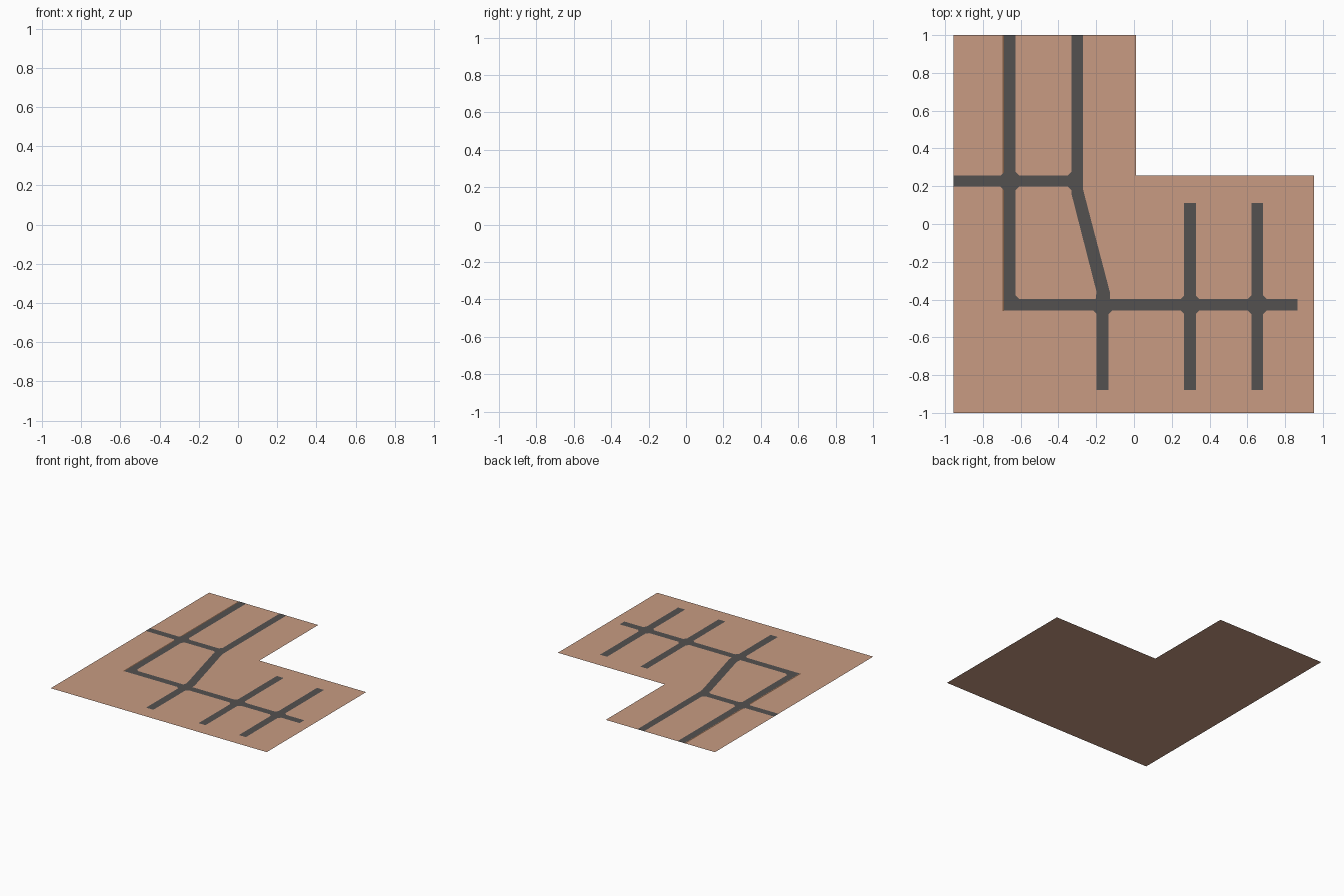
import bpy, bmesh

if "Cube" in bpy.data.objects:
    bpy.data.objects.remove(bpy.data.objects["Cube"])


def material(name, rgb):
    m = bpy.data.materials.new(name)
    m.diffuse_color = (*rgb, 1)
    m.use_nodes = True
    m.node_tree.nodes["Principled BSDF"].inputs["Base Color"].default_value = m.diffuse_color
    return m


def flat(name, polygons, z, mat):
    """Flat sheet made of upward-facing polygons at height z."""
    bm = bmesh.new()
    for poly in polygons:
        f = bm.faces.new([bm.verts.new((x, y, z)) for x, y in poly])
        f.normal_update()
        if f.normal.z < 0:
            f.normal_flip()
    bmesh.ops.remove_doubles(bm, verts=bm.verts, dist=1e-5)
    me = bpy.data.meshes.new(name)
    bm.to_mesh(me)
    bm.free()
    me.materials.append(mat)
    ob = bpy.data.objects.new(name, me)
    bpy.context.collection.objects.link(ob)
    return ob


def rect(x0, x1, y0, y1):
    return [(x0, y0), (x1, y0), (x1, y1), (x0, y1)]


def corners(x0, x1, y0, y1, which, c=0.02):
    """Small triangular fillets in the chosen corners of a crossing."""
    out = []
    for sx, sy in which:
        x, y = (x1 if sx > 0 else x0), (y1 if sy > 0 else y0)
        out.append([(x, y), (x + sx * c, y), (x, y + sy * c)])
    return out


earth = material("clay earth", (0.58, 0.33, 0.225))
asphalt = material("dark asphalt", (0.088, 0.083, 0.08))
edge = material("brown edge", (0.22, 0.11, 0.06))

Z = 0.001
ALL = [(1, 1), (1, -1), (-1, 1), (-1, -1)]
C0, C1 = 0.198, 0.256      # upper cross street, y range
D0, D1 = -0.457, -0.398    # lower main street, y range
A0, A1 = -0.687, -0.627    # left avenue, x range
B0, B1 = -0.331, -0.271    # middle avenue, x range
S0, S1 = -0.198, -0.134    # middle side street, x range

# L-shaped ground
flat("ground", [[(-0.956, -1), (0.954, -1), (0.954, 0.256), (0.01, 0.256),
                 (0.01, 1), (-0.956, 1)]], 0, earth)

# left avenue with its brown edge strip
flat("left_avenue", [rect(A0, A1, D0, 1)] + corners(A0, A1, C0, C1, ALL)
     + corners(A0, A1, D0, D1, [(1, 1)]), Z, asphalt)
flat("left_avenue_edge", [rect(A0 - 0.01, A0, D0 - 0.003, C0),
                          rect(A0 - 0.01, A0, C1, 1)], Z / 2, edge)

# upper cross street, on both sides of the left avenue
flat("cross_street", [rect(-0.956, A0, C0, C1), rect(A1, B0, C0, C1)], Z, asphalt)

# middle avenue and its slanted continuation
flat("middle_avenue", [rect(B0, B1, C0, 1)] + corners(B0, B1, C0, C1, [(-1, 1), (-1, -1)]),
     Z, asphalt)
flat("slanted_road", [[(B0, C0), (B0, 0.16), (S0, -0.36), (S0 - 0.005, D1), (S1 + 0.008, D1),
                       (S1 + 0.006, -0.36), (B1 + 0.002, 0.18), (B1, C0)]], Z, asphalt)

# lower main street
flat("main_street", [rect(A1, 0.865, D0, D1)], Z, asphalt)

# side streets
flat("side_street_middle", [rect(S0, S1, -0.878, D0)]
     + corners(S0, S1, D0, D1, [(1, -1), (-1, -1)]), Z, asphalt)
for name, x0, x1 in (("side_street_inner", 0.266, 0.327), ("side_street_outer", 0.622, 0.684)):
    flat(name, [rect(x0, x1, -0.878, D0), rect(x0, x1, D1, 0.11)]
         + corners(x0, x1, D0, D1, ALL), Z, asphalt)
